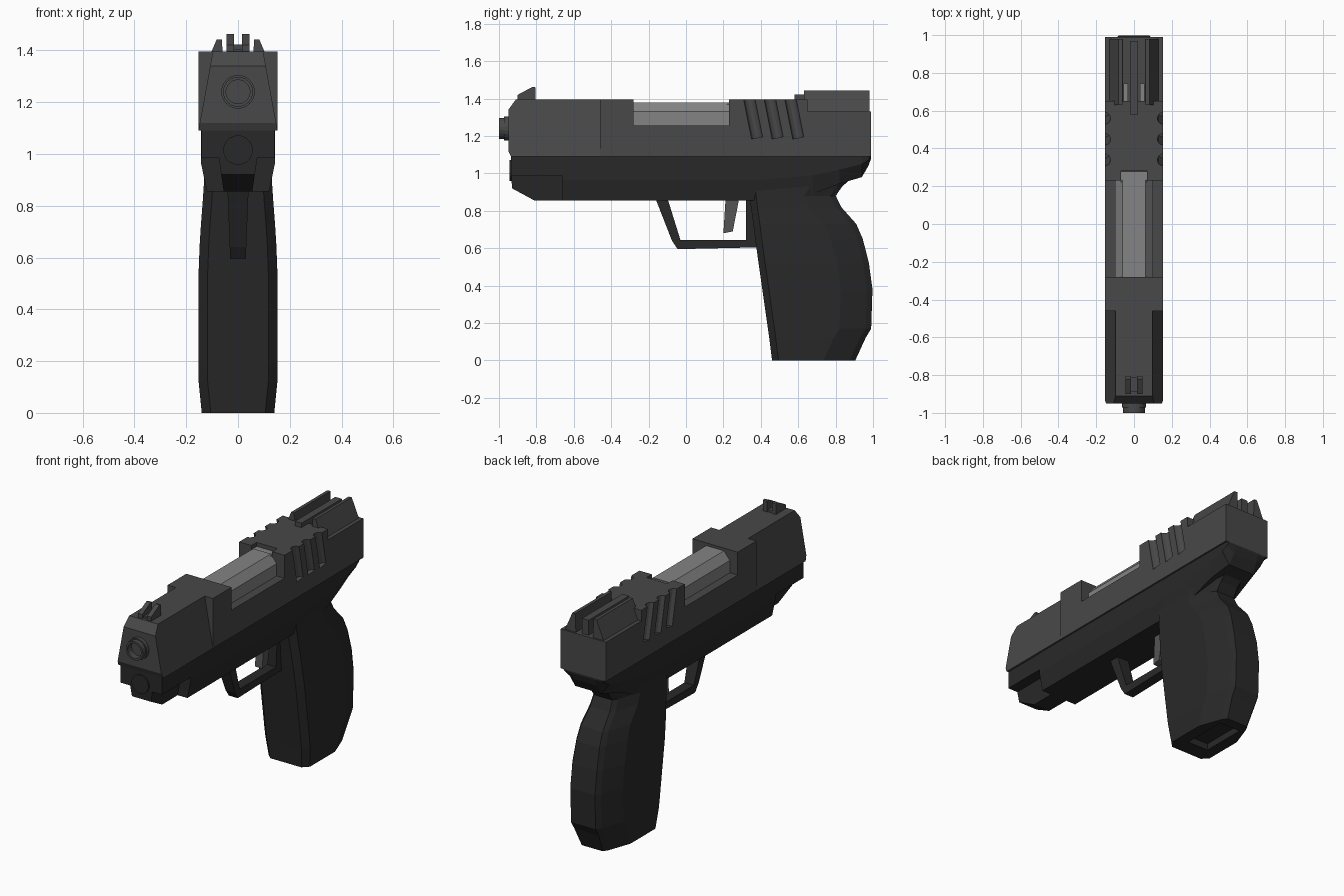
import bpy, bmesh, math
from mathutils import Vector

if "Cube" in bpy.data.objects:
    bpy.data.objects.remove(bpy.data.objects["Cube"])


def material(name, v):
    m = bpy.data.materials.new(name)
    m.diffuse_color = (v, v, v, 1)
    m.use_nodes = True
    m.node_tree.nodes["Principled BSDF"].inputs["Base Color"].default_value = m.diffuse_color
    return m


STEEL = material("slide_steel", 0.065)
DARK = material("frame_dark", 0.022)
LIGHT = material("barrel_grey", 0.23)
MID = material("trigger_grey", 0.09)


def loft(name, rings, mat):
    """Skin a list of equal-length point rings and cap both ends."""
    bm = bmesh.new()
    vs = [[bm.verts.new(p) for p in r] for r in rings]
    n = len(vs[0])
    for a, b in zip(vs, vs[1:]):
        for i in range(n):
            j = (i + 1) % n
            bm.faces.new((a[i], a[j], b[j], b[i]))
    bm.faces.new(vs[0][::-1])
    bm.faces.new(vs[-1])
    bmesh.ops.recalc_face_normals(bm, faces=bm.faces)
    me = bpy.data.meshes.new(name)
    bm.to_mesh(me)
    bm.free()
    ob = bpy.data.objects.new(name, me)
    bpy.context.collection.objects.link(ob)
    me.materials.append(mat)
    return ob


def prism(name, prof, w, mat, cx=0):
    """Extrude a (y, z) profile across x; w is a half width or a function of z."""
    f = w if callable(w) else (lambda z: w)
    return loft(name, [[(cx + s * f(z), y, z) for y, z in prof] for s in (-1, 1)], mat)


def box(name, x, y, z, mat):
    prof = [(y[0], z[0]), (y[1], z[0]), (y[1], z[1]), (y[0], z[1])]
    return prism(name, prof, (x[1] - x[0]) / 2, mat, (x[0] + x[1]) / 2)


def rod(name, a, b, r, n, mat):
    a, b = Vector(a), Vector(b)
    q = (b - a).to_track_quat('Z', 'Y')
    ring = [q @ Vector((r * math.cos(t), r * math.sin(t), 0))
            for t in (2 * math.pi * (i + .5) / n for i in range(n))]
    return loft(name, [[p + c for p in ring] for c in (a, b)], mat)


def cut(ob, cutter):
    m = ob.modifiers.new("cut", 'BOOLEAN')
    m.operation, m.solver, m.object = 'DIFFERENCE', 'EXACT', cutter
    bpy.context.view_layer.objects.active = ob
    bpy.ops.object.modifier_apply(modifier=m.name)
    bpy.data.objects.remove(cutter)


def mirrored(half):
    """Close a half section by mirroring it in x."""
    return half + [(-x, y, z) for x, y, z in reversed(half)]


# slide body with open port and lowered rear deck
slide = prism("slide_body", [(-.46, 1.09), (-.46, 1.395), (-.28, 1.395), (-.28, 1.255),
                             (.23, 1.255), (.23, 1.395), (.65, 1.395), (.65, 1.33),
                             (.99, 1.33), (.99, 1.09)], .153, STEEL)
cut(slide, box("notch_cutter", (-.07, .07), (.2, .28), (1.255, 1.5), STEEL))
for s in (-1, 1):
    for i in range(3):
        y = .34 + .11 * i
        cut(slide, rod("groove_cutter", (s * .155, y - .02, 1.49), (s * .155, y + .04, 1.19),
                       .031, 12, STEEL))

# tapered slide nose
nose = prism("slide_nose", [(-.46, 1.09), (-.935, 1.09), (-.95, 1.12), (-.95, 1.34),
                            (-.91, 1.395), (-.46, 1.395)],
             lambda z: .153 - .055 * (z - 1.09) / .3, STEEL)

# barrel block in the port, muzzle with bore
barrel_half = [(.1, 1.2), (.1, 1.33), (.06, 1.378)]
loft("barrel_block", [mirrored([(x, y, z) for x, z in barrel_half]) for y in (-.29, .232)], LIGHT)
box("barrel_tail", (-.068, .068), (.22, .278), (1.22, 1.372), LIGHT)
collar = rod("muzzle_collar", (0, -.972, 1.24), (0, -.9, 1.24), .065, 20, STEEL)
muzzle = rod("muzzle", (0, -1, 1.24), (0, -.9, 1.24), .058, 20, STEEL)
for part in (collar, muzzle):
    cut(part, rod("bore_cutter", (0, -1.1, 1.24), (0, -.96, 1.24), .046, 20, DARK))

# front sight prongs, rear sight fins and inserts
for s, side in ((-1, "left"), (1, "right")):
    prism("front_sight_" + side, [(-.9, 1.38), (-.9, 1.42), (-.82, 1.463), (-.805, 1.46),
                                  (-.805, 1.38)], .014, STEEL, s * .03)
    fin = [(.057, 1.32), (.062, 1.443), (.082, 1.443), (.13, 1.33), (.13, 1.32)]
    loft("rear_fin_" + side, [[(s * x, y, z) for x, z in fin] for y in (.63, .98)], STEEL)
    box("sight_insert_" + side, (s * .043 - .012, s * .043 + .012), (.65, .745), (1.31, 1.36), LIGHT)
box("front_sight_base", (-.03, .03), (-.89, -.81), (1.38, 1.405), STEEL)
box("rear_blade", (-.022, .022), (.58, .97), (1.32, 1.422), STEEL)

# frame: rows of y, bottom z, crease z, crease half width, bottom half width
rows = [(-.66, .855, .965, .143, .12), (.4, .855, .965, .143, .12), (.68, .89, .99, .143, .12),
        (.82, .945, 1.02, .143, .11), (.94, .98, 1.05, .14, .09), (.975, 1.04, 1.07, .135, .08),
        (.99, 1.08, 1.085, .13, .08)]
loft("frame", [mirrored([(.143, y, 1.095), (w, y, c), (b, y, z)]) for y, z, c, w, b in rows], DARK)

# front of frame: wide rail above, narrow keel below, guide rod
prism("dust_cover", [(-.65, 1.095), (-.935, 1.095), (-.935, .985), (-.65, .985)], .14, DARK)
prism("accessory_rail", [(-.65, 1.0), (-.935, 1.0), (-.93, .92), (-.81, .855), (-.65, .855)],
      lambda z: .055 + .15 * (z - .855), DARK)
rod("guide_rod", (0, -.945, 1.015), (0, -.9, 1.015), .057, 16, DARK)

# grip: rows of z, front y, back y, half width
grip_rows = [(0, .46, .905, .14), (.12, .445, .96, .152), (.17, .438, .99, .153),
             (.38, .408, .997, .153), (.52, .388, .978, .153), (.65, .37, .945, .148),
             (.73, .36, .91, .143), (.82, .347, .83, .136), (.88, .34, .8, .132),
             (.93, .34, .835, .13), (.97, .34, .88, .128)]
grip = loft("grip", [mirrored([(w - .035, f, z), (w, f + .035, z), (w, b - .17, z),
                               (w - .05, b - .03, z), (w - .07, b, z)])
                     for z, f, b, w in grip_rows], DARK)
cut(grip, box("base_cutter", (-.07, .07), (.56, .84), (-.1, .04), DARK))

# trigger guard and trigger
prism("trigger_guard", [(-.165, .87), (-.075, .64), (-.045, .595), (.4, .605), (.4, .87), (.322, .87),
                        (.322, .645), (-.03, .645), (-.1, .87)],
      lambda z: .03 + .04 * (z - .595), DARK)
prism("trigger", [(.212, .87), (.2, .68), (.25, .69), (.285, .87)], .025, MID)
